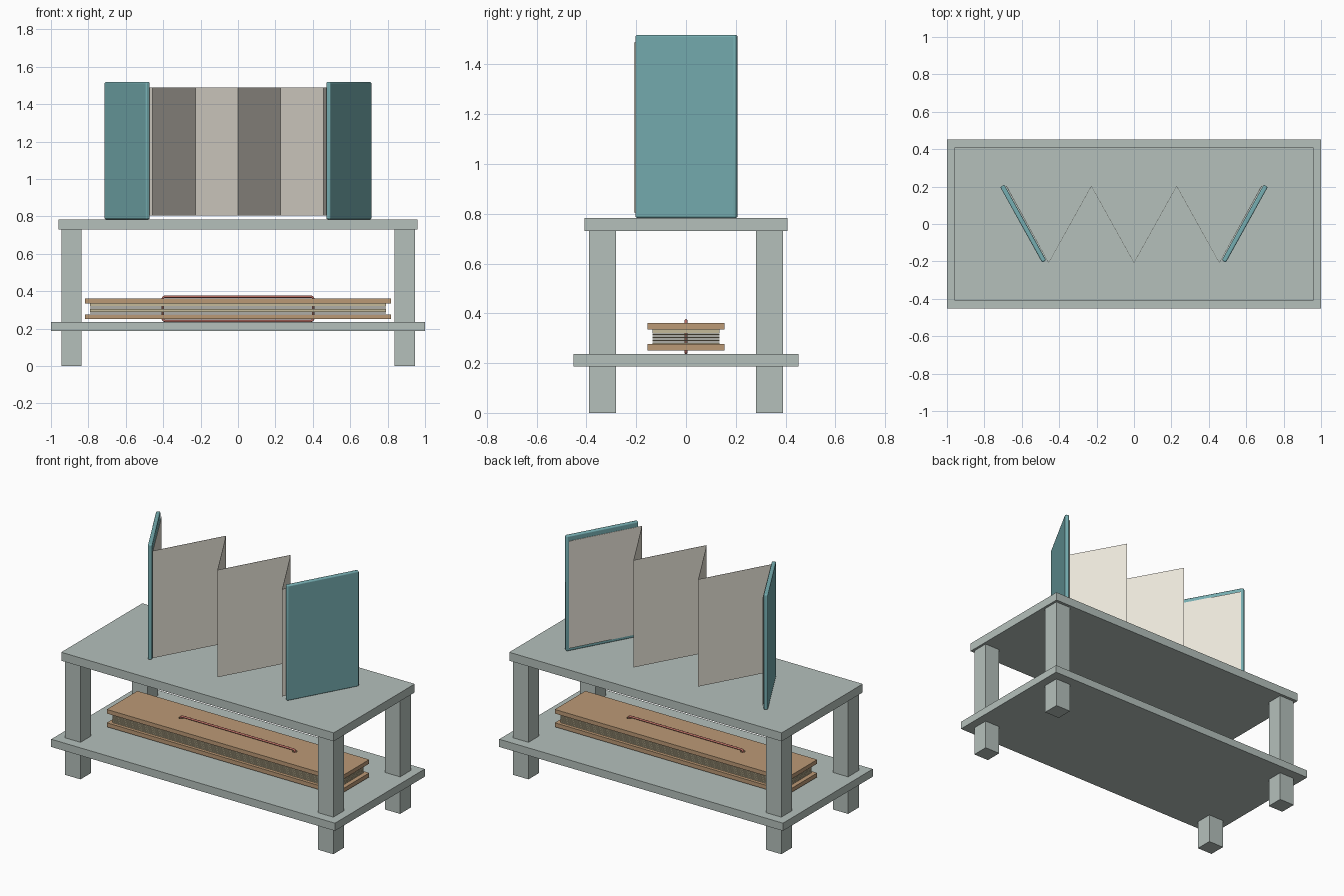
import bpy, math
from mathutils import Vector

if "Cube" in bpy.data.objects:
    bpy.data.objects.remove(bpy.data.objects["Cube"])


def mat(name, rgb):
    m = bpy.data.materials.new(name)
    m.diffuse_color = (*rgb, 1)
    m.use_nodes = True
    m.node_tree.nodes["Principled BSDF"].inputs["Base Color"].default_value = m.diffuse_color
    return m


STAND = mat("stand_paint", (0.46, 0.53, 0.50))
CLOTH = mat("cover_cloth", (0.18, 0.42, 0.44))
PAPER = mat("paper", (0.84, 0.80, 0.71))
WOOD = mat("wood", (0.50, 0.32, 0.18))
LEAF = mat("palm_leaf", (0.56, 0.49, 0.32))
CORD = mat("cord", (0.50, 0.16, 0.13))


def box(name, x, y, z, m):
    """Box from (min, max) pairs on each axis."""
    c = [(a + b) / 2 for a, b in (x, y, z)]
    bpy.ops.mesh.primitive_cube_add(size=1, location=c)
    o = bpy.context.object
    o.name = name
    o.scale = [b - a for a, b in (x, y, z)]
    bpy.ops.object.transform_apply(location=False, rotation=False, scale=True)
    o.data.materials.append(m)
    return o


# two-tier stand
box("lower_shelf", (-1, 1), (-.452, .452), (.187, .236), STAND)
box("top_board", (-.96, .96), (-.408, .408), (.73, .784), STAND)
for sx in (-1, 1):
    for sy in (-1, 1):
        box("leg", sorted((sx * .837, sx * .945)), sorted((sy * .282, sy * .39)), (0, .73), STAND)

# drill for the cord holes
drills = []
for x in (-.4, .4):
    bpy.ops.mesh.primitive_cylinder_add(vertices=16, radius=.014, depth=.4, location=(x, 0, .306))
    d = bpy.context.object
    d.name = "hole_cutter"
    d.hide_render = True
    d.hide_set(True)
    drills.append(d)


def drill(o):
    for d in drills:
        b = o.modifiers.new("hole", 'BOOLEAN')
        b.operation = 'DIFFERENCE'
        b.object = d
        b.solver = 'EXACT'


# long manuscript: two boards around a stack of thin leaves
for name, z in (("lower_board", (.25, .276)), ("upper_board", (.335, .361))):
    drill(box(name, (-.817, .817), (-.154, .154), z, WOOD))
n = 10
pitch = (.335 - .276) / n
for i in range(n):
    z = .276 + i * pitch
    drill(box("leaf", (-.79, .79), (-.135, .135), (z + .0008, z + pitch - .0008), LEAF))

# cord looped through both holes
cu = bpy.data.curves.new("binding_cord", 'CURVE')
cu.dimensions = '3D'
cu.bevel_depth = .0065
cu.bevel_resolution = 2
pts = []
for cx, cz, a0 in ((.39, .3595, 0), (-.39, .3595, 90), (-.39, .2525, 180), (.39, .2525, 270)):
    for k in range(4):
        a = math.radians(a0 + 30 * k)
        pts.append((cx + .012 * math.cos(a), 0, cz + .011 * math.sin(a)))
sp = cu.splines.new('POLY')
sp.points.add(len(pts) - 1)
for p, co in zip(sp.points, pts):
    p.co = (*co, 1)
sp.use_cyclic_u = True
cu.materials.append(CORD)
bpy.context.collection.objects.link(bpy.data.objects.new("binding_cord", cu))

# folding book covers
slant = math.atan2(.2275, .41)
for s in (-1, 1):
    o = box("book_cover", (-.0125, .0125), (-.231, .231), (-.367, .367), CLOTH)
    o.location = (s * .5925, .002, .784 + .367)
    o.rotation_euler.z = -s * slant
    b = o.modifiers.new("bevel", 'BEVEL')
    b.width = .007
    b.segments = 3
    bpy.ops.object.shade_smooth_by_angle()

# zigzag paper strip
xs = [-.682, -.456, -.228, 0, .228, .456, .682]
verts, faces = [], []
for i, x in enumerate(xs):
    y = -.207 if i % 2 else .203
    verts += [(x, y, .805), (x, y, 1.488)]
    if i:
        faces.append((2 * i - 2, 2 * i, 2 * i + 1, 2 * i - 1))
me = bpy.data.meshes.new("folded_pages")
me.from_pydata(verts, [], faces)
me.materials.append(PAPER)
pages = bpy.data.objects.new("folded_pages", me)
bpy.context.collection.objects.link(pages)
t = pages.modifiers.new("thickness", 'SOLIDIFY')
t.thickness = .003
t.offset = 0
